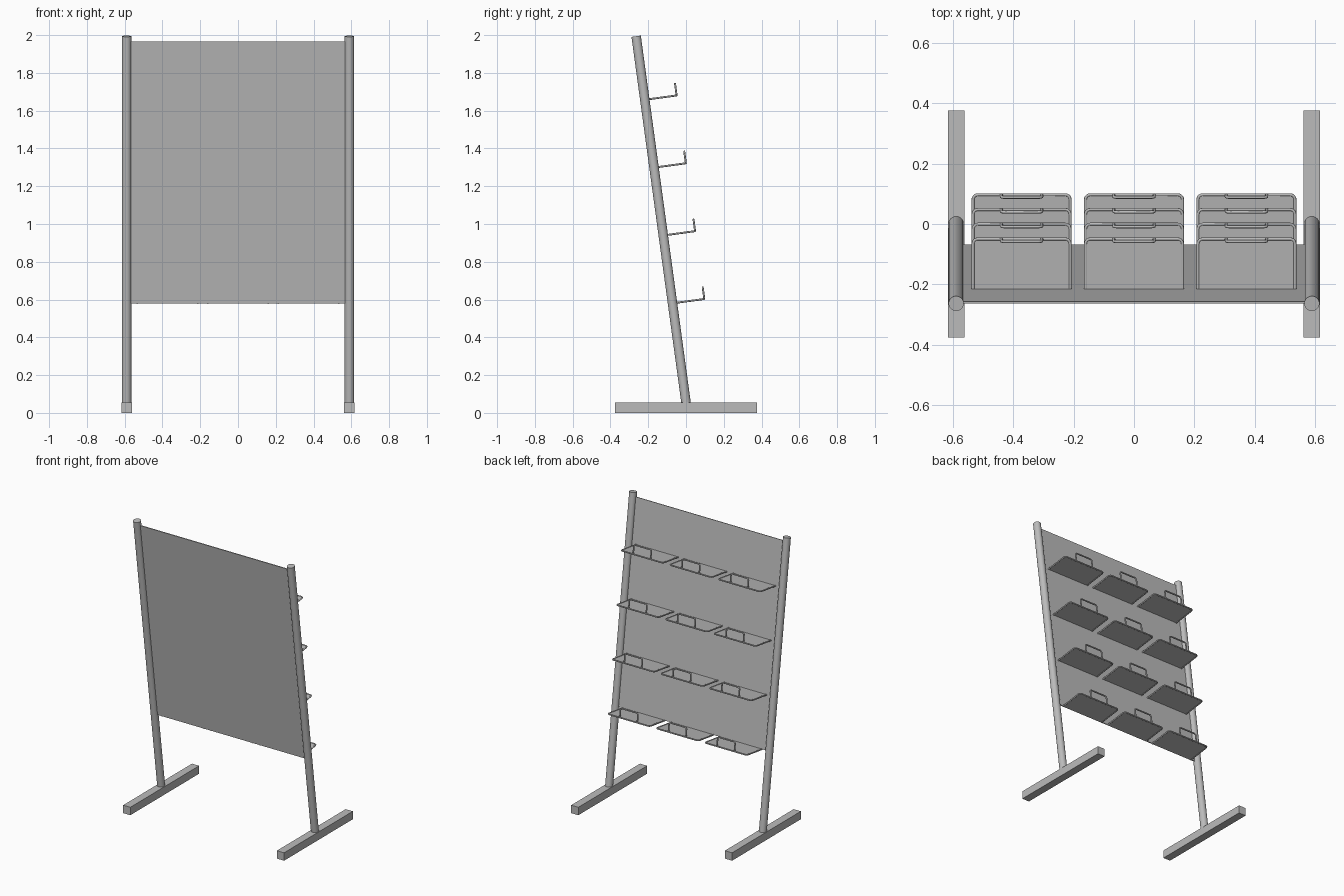
import bpy
import math
from mathutils import Matrix, Vector

default_cube = bpy.data.objects.get("Cube")
if default_cube:
    bpy.data.objects.remove(default_cube, do_unlink=True)

FOOT_H = 0.055
POST_X = 0.59
# Leaning frame: local z runs up the posts, local y points out of the shelf side
LEAN = Matrix.Translation((0, 0, FOOT_H)) @ Matrix.Rotation(math.radians(7.75), 4, 'X')

grey = bpy.data.materials.new("grey_metal")
grey.use_nodes = True
colour = (0.5, 0.5, 0.5, 1)
grey.diffuse_color = colour
grey.node_tree.nodes["Principled BSDF"].inputs["Base Color"].default_value = colour


def box(name, low, high, matrix=Matrix()):
    """Box between two corners, placed by a matrix."""
    low, high = Vector(low), Vector(high)
    bpy.ops.mesh.primitive_cube_add(size=1)
    ob = bpy.context.object
    ob.name = name
    ob.data.transform(Matrix.Translation((low + high) / 2) @ Matrix.Diagonal((*(high - low), 1)))
    ob.matrix_world = matrix
    ob.data.materials.append(grey)
    return ob


def rounded(corners, radius, steps=5):
    """Open path with its inner corners rounded."""
    pts = [Vector(c) for c in corners]
    path = [pts[0]]
    for a, b, c in zip(pts, pts[1:], pts[2:]):
        p = b + (a - b).normalized() * radius
        q = b + (c - b).normalized() * radius
        centre = p + q - b
        for i in range(steps + 1):
            t = math.pi / 2 * i / steps
            path.append(centre + (p - centre) * math.cos(t) + (q - centre) * math.sin(t))
    return path + [pts[-1]]


def wire(name, paths, radius):
    """Round wire curve made of several paths."""
    curve = bpy.data.curves.new(name, 'CURVE')
    curve.dimensions = '3D'
    curve.bevel_depth = radius
    curve.bevel_resolution = 2
    curve.use_fill_caps = True
    for path in paths:
        spline = curve.splines.new('POLY')
        spline.points.add(len(path) - 1)
        for point, co in zip(spline.points, path):
            point.co = (*co, 1)
    curve.materials.append(grey)
    return curve


# Feet and leaning posts
for side, s in (("left", 1), ("right", -1)):
    x = s * POST_X
    box(side + "_foot", (x - 0.0275, -0.377, 0), (x + 0.0275, 0.377, FOOT_H))
    bpy.ops.mesh.primitive_cylinder_add(vertices=32, radius=0.025, depth=1.98)
    post = bpy.context.object
    post.name = side + "_post"
    post.matrix_world = LEAN @ Matrix.Translation((x, 0, 0.967))
    post.data.materials.append(grey)
    bpy.ops.object.shade_smooth_by_angle()

# Back panel between the posts
box("back_panel", (-0.575, -0.003, 0.53), (0.575, 0.003, 1.928), LEAN)

# Shelf wire: a U-shaped rim and an upright stop loop at its outer edge
W, D, R = 0.161, 0.17, 0.005
rim = rounded([(-W, 0, 0), (-W, D, 0), (W, D, 0), (W, 0, 0)], 0.016)
stop = rounded([(-0.067, D, 0), (-0.067, D, 0.063), (0.067, D, 0.063), (0.067, D, 0)], 0.012)
shelf_wire = wire("shelf_wire", [rim, stop], R)

# Four rows of three shelves
for row in range(4):
    for col in range(3):
        place = LEAN @ Matrix.Translation(((col - 1) * 0.373, 0, 0.53 + row * 0.3625))
        frame = bpy.data.objects.new(f"shelf_frame_{row + 1}_{col + 1}", shelf_wire)
        bpy.context.collection.objects.link(frame)
        frame.matrix_world = place
        box(f"shelf_plate_{row + 1}_{col + 1}", (-W, 0, -0.002), (W, D - 0.002, 0.002), place)
